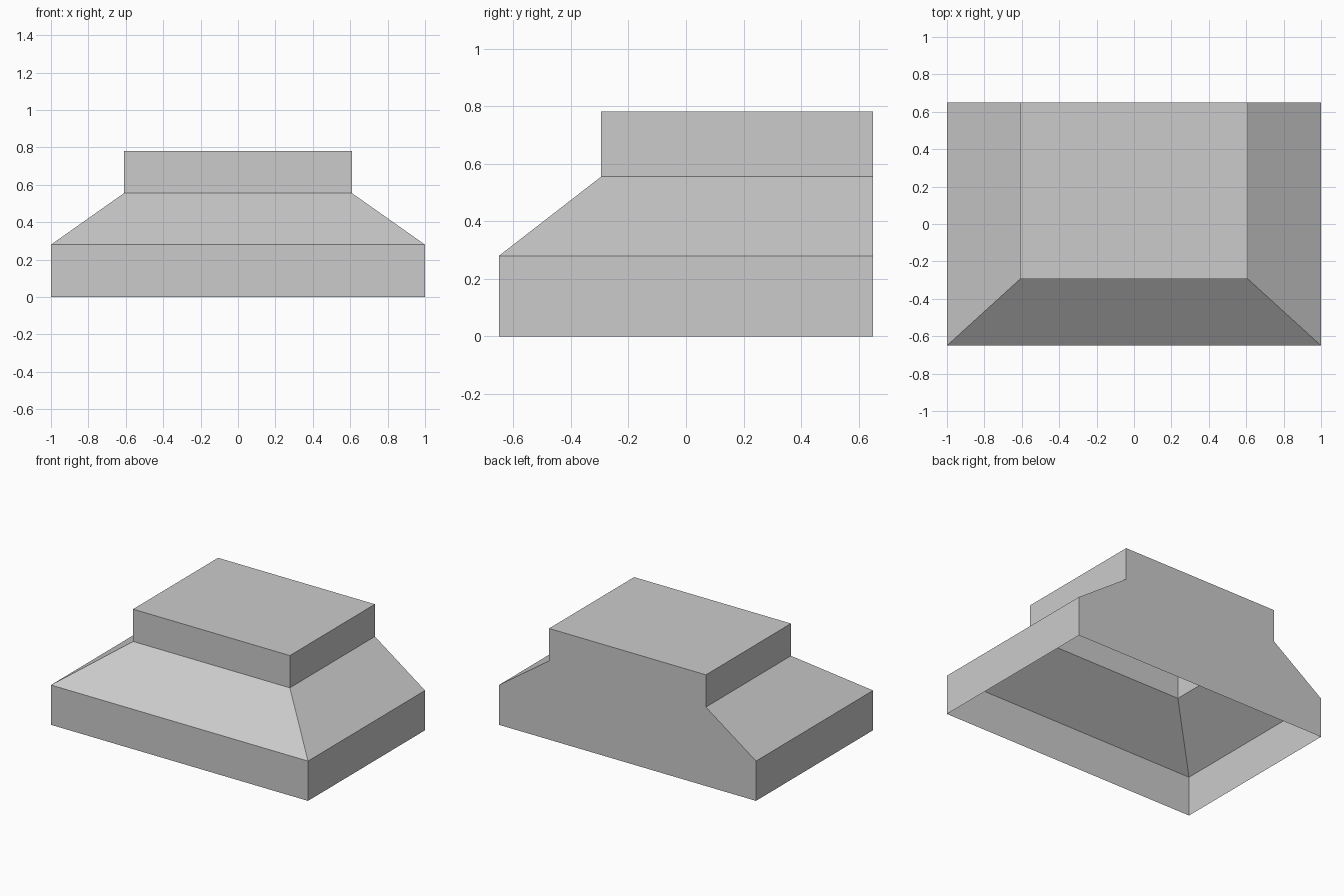
import bpy
import bmesh

cube = bpy.data.objects.get("Cube")
if cube:
    bpy.data.objects.remove(cube, do_unlink=True)

# Plain grey
grey = bpy.data.materials.new("plain_grey")
grey.use_nodes = True
colour = (0.6, 0.6, 0.6, 1)
grey.diffuse_color = colour
grey.node_tree.nodes["Principled BSDF"].inputs["Base Color"].default_value = colour

BACK = 0.65
# Rectangular sections from the open bottom up: half width, front y, height
SECTIONS = [
    (1.0, -0.65, 0.0),
    (1.0, -0.65, 0.28),
    (0.61, -0.295, 0.555),
    (0.61, -0.295, 0.782),
]

bm = bmesh.new()
rings = [
    [bm.verts.new(p) for p in ((-w, f, z), (w, f, z), (w, BACK, z), (-w, BACK, z))]
    for w, f, z in SECTIONS
]

# Front and side walls of base, hood slope and upper box
for low, high in zip(rings, rings[1:]):
    for i in range(3 + 1):
        if i != 2:
            j = (i + 1) % 4
            bm.faces.new((low[i], low[j], high[j], high[i]))

# Single flat back panel and top; the bottom stays open
bm.faces.new([r[3] for r in rings] + [r[2] for r in reversed(rings)])
bm.faces.new(rings[-1])
bmesh.ops.recalc_face_normals(bm, faces=bm.faces)

mesh = bpy.data.meshes.new("hood_shell")
bm.to_mesh(mesh)
bm.free()
mesh.materials.append(grey)
shell = bpy.data.objects.new("hood_shell", mesh)
bpy.context.collection.objects.link(shell)
